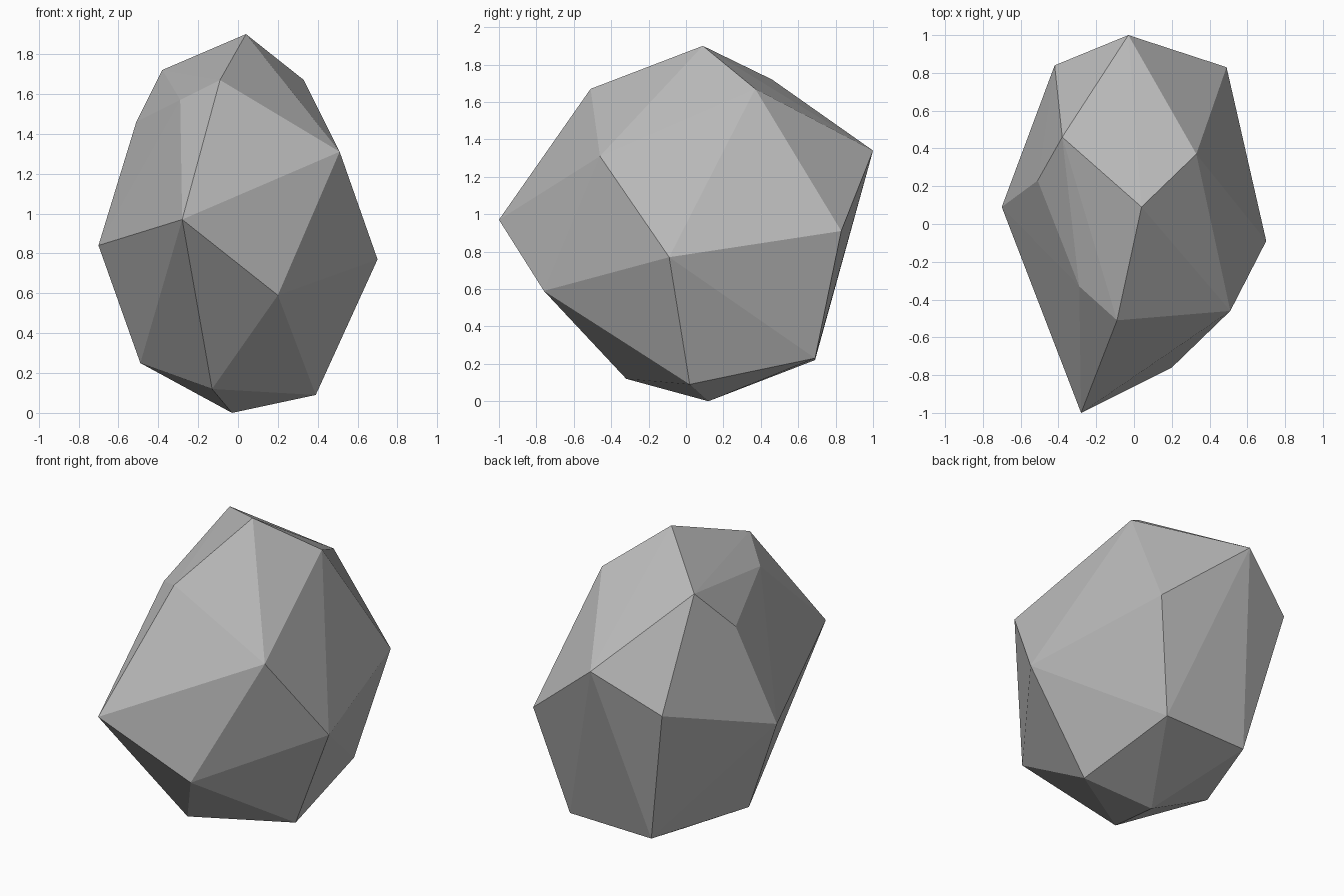
import bpy
import bmesh
from mathutils import Vector

if "Cube" in bpy.data.objects:
    bpy.data.objects.remove(bpy.data.objects["Cube"], do_unlink=True)


def make_material(name, colour):
    material = bpy.data.materials.new(name)
    material.use_nodes = True
    material.diffuse_color = colour
    shader = material.node_tree.nodes["Principled BSDF"]
    shader.inputs["Base Color"].default_value = colour
    shader.inputs["Roughness"].default_value = 1.0
    return material


def make_boulder(name, corners, material):
    """Wrap a faceted convex skin around the corner points."""
    bm = bmesh.new()
    for corner in corners:
        bm.verts.new(Vector(corner))
    hull = bmesh.ops.convex_hull(bm, input=bm.verts[:])
    leftovers = {v for v in hull["geom_interior"] + hull["geom_unused"]
                 if isinstance(v, bmesh.types.BMVert)}
    bmesh.ops.delete(bm, geom=list(leftovers), context="VERTS")
    bmesh.ops.recalc_face_normals(bm, faces=bm.faces[:])
    for face in bm.faces:
        face.smooth = False
    mesh = bpy.data.meshes.new(name)
    bm.to_mesh(mesh)
    bm.free()
    mesh.materials.append(material)
    boulder = bpy.data.objects.new(name, mesh)
    bpy.context.collection.objects.link(boulder)
    return boulder


# Crown of the boulder
crown = [(.04, .09, 1.9), (-.38, .46, 1.72), (.33, .37, 1.67),
         (-.09, -.51, 1.67), (-.29, -.33, 1.57), (-.51, .23, 1.46)]

# Widest belt around the middle
belt = [(-.03, 1, 1.34), (.51, -.46, 1.31), (-.42, .84, 1.1),
        (-.28, -1, .97), (.49, .83, .91), (-.7, .09, .84),
        (.7, -.09, .77), (.2, -.76, .59)]

# Tapered underside
base = [(-.49, .07, .25), (.33, .69, .23), (-.24, .69, .22),
        (-.13, -.32, .12), (.39, .02, .09), (-.03, .12, 0)]

stone_grey = make_material("stone grey", (.5, .5, .5, 1))
make_boulder("boulder", crown + belt + base, stone_grey)
